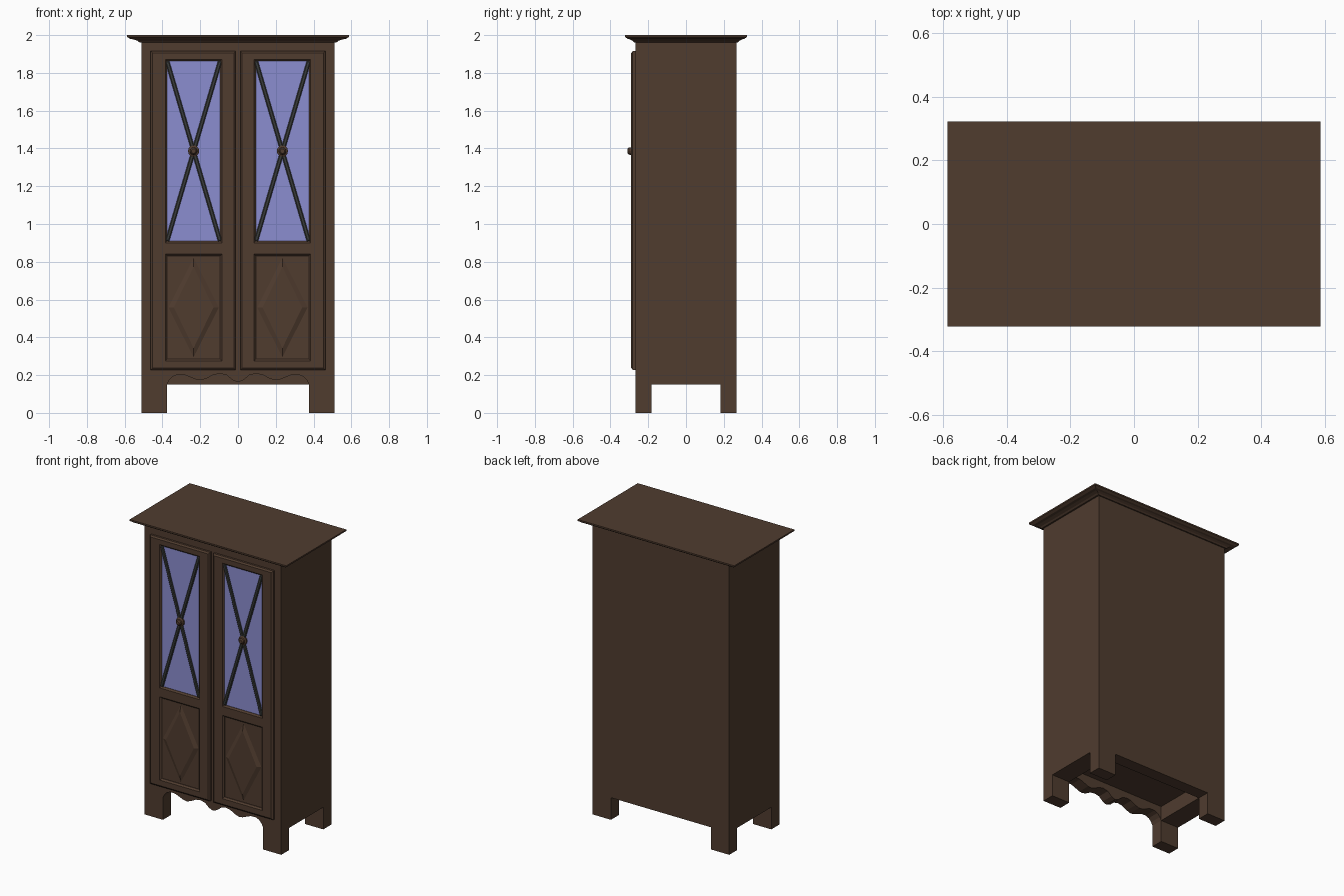
import bpy, bmesh, math
from mathutils import Matrix

if "Cube" in bpy.data.objects:
    bpy.data.objects.remove(bpy.data.objects["Cube"])


def material(name, rgb):
    m = bpy.data.materials.new(name)
    m.use_nodes = True
    m.diffuse_color = (*rgb, 1)
    m.node_tree.nodes["Principled BSDF"].inputs["Base Color"].default_value = (*rgb, 1)
    return m


wood = material("dark_wood", (0.08, 0.045, 0.028))
glass = material("blue_glass", (0.26, 0.27, 0.63))
lead = material("grey_lead", (0.042, 0.045, 0.043))


def loft(name, rings, mat):
    """Closed solid through a list of point rings, capped at both ends."""
    bm = bmesh.new()
    loops = [[bm.verts.new(p) for p in ring] for ring in rings]
    n = len(loops[0])
    for a, b in zip(loops, loops[1:]):
        for i in range(n):
            j = (i + 1) % n
            bm.faces.new((a[i], a[j], b[j], b[i]))
    bm.faces.new(loops[0])
    bm.faces.new(loops[-1])
    bmesh.ops.recalc_face_normals(bm, faces=bm.faces)
    me = bpy.data.meshes.new(name)
    bm.to_mesh(me)
    bm.free()
    me.materials.append(mat)
    ob = bpy.data.objects.new(name, me)
    bpy.context.collection.objects.link(ob)
    return ob


def rect(x0, x1, z0, z1, y, inset=0.0):
    a, b, c, d = x0 + inset, x1 - inset, z0 + inset, z1 - inset
    return [(a, y, c), (b, y, c), (b, y, d), (a, y, d)]


def box(name, x0, x1, y0, y1, z0, z1, mat):
    return loft(name, [rect(x0, x1, z0, z1, y0), rect(x0, x1, z0, z1, y1)], mat)


def cut(ob, cutter):
    mod = ob.modifiers.new("opening", "BOOLEAN")
    mod.operation = "DIFFERENCE"
    mod.solver = "EXACT"
    mod.object = cutter
    bpy.context.view_layer.objects.active = ob
    bpy.ops.object.modifier_apply(modifier=mod.name)
    bpy.data.objects.remove(cutter)


W, D = 0.512, 0.268        # half width and depth of the carcass
LX, LY = 0.375, 0.183      # inner edges of the legs
FLOOR, RAIL = 0.25, 0.15   # carcass floor, underside of the aprons
FRONT = -0.29              # front plane of the doors

# Carcass
box("carcass", -W, W, -D, D, FLOOR, 1.967, wood)

# Cornice with stepped moulding
profile = [(0.522, 0.276, 1.962), (0.532, 0.284, 1.97), (0.552, 0.296, 1.977),
           (0.57, 0.308, 1.98), (0.587, 0.322, 1.99), (0.587, 0.322, 2.0)]
loft("cornice", [[(-x, -y, z), (x, -y, z), (x, y, z), (-x, y, z)] for x, y, z in profile], wood)

# Back apron and scalloped front apron
box("back_apron", -LX, LX, LY, D, RAIL, FLOOR, wood)
half = [(0.375, 0.15), (0.365, 0.172), (0.345, 0.193), (0.32, 0.203), (0.285, 0.202),
        (0.25, 0.188), (0.22, 0.176), (0.195, 0.173), (0.165, 0.183), (0.13, 0.202),
        (0.095, 0.208), (0.06, 0.2), (0.03, 0.174)]
edge = [(-x, z) for x, z in half] + [(0, 0.162)] + half[::-1]
edge += [(LX, FLOOR), (-LX, FLOOR)]
loft("front_apron", [[(x, y, z) for x, z in edge] for y in (-D, -LY)], wood)


def door(s, side):
    """One door, mirrored by s = -1 or 1."""
    def span(a, b):
        return min(s * a, s * b), max(s * a, s * b)

    x0, x1 = span(0.012, 0.462)
    ox0, ox1 = span(0.095, 0.375)
    cx = (ox0 + ox1) / 2
    outer = (x0, x1, 0.228, 1.915)
    leaf = loft(f"{side}_door", [rect(*outer, -D), rect(*outer, FRONT + 0.008),
                                 rect(*outer, FRONT, 0.01)], wood)

    # Chamfered openings for the pane and the lower panel
    for z0, z1 in ((0.91, 1.862), (0.285, 0.83)):
        opening = (ox0, ox1, z0, z1)
        cut(leaf, loft("opening_cutter", [rect(*opening, FRONT - 0.01, -0.02),
                                          rect(*opening, FRONT + 0.01),
                                          rect(*opening, -D + 0.01)], wood))
    box(f"{side}_pane", ox0, ox1, -0.278, -D, 0.91, 1.862, glass)
    box(f"{side}_panel", ox0, ox1, -0.276, -D, 0.285, 0.83, wood)

    # Raised diamond on the lower panel
    def diamond(w, h, y):
        z = 0.558
        return [(cx, y, z - h), (cx + w, y, z), (cx, y, z + h), (cx - w, y, z)]
    loft(f"{side}_diamond", [diamond(0.136, 0.267, -0.275), diamond(0.105, 0.215, -0.287)], wood)

    # Crossed glazing bars
    cz = (0.91 + 1.862) / 2
    length = math.hypot(ox1 - ox0, 0.952) / 2
    tilt = math.atan2(ox1 - ox0, 0.952)
    for t, label in ((tilt, "rising"), (-tilt, "falling")):
        face = (-0.011, 0.011, -length, length)
        bar = loft(f"{side}_{label}_bar", [rect(*face, -0.277), rect(*face, -0.283),
                                           rect(*face, -0.287, 0.005)], lead)
        bar.data.transform(Matrix.Translation((cx, 0, cz)) @ Matrix.Rotation(t, 4, "Y"))

    # Turned rosette where the bars cross
    turning = [(0.03, -0.276), (0.03, -0.287), (0.02, -0.292), (0.019, -0.303), (0.012, -0.31)]
    angles = [math.tau * i / 12 for i in range(12)]
    loft(f"{side}_rosette", [[(cx + r * math.cos(a), y, cz + r * math.sin(a)) for a in angles]
                             for r, y in turning], wood)


for s, side in ((-1, "right"), (1, "left")):
    xa, xb = sorted((s * LX, s * W))
    box(f"{side}_front_leg", xa, xb, -D, -LY, 0, FLOOR, wood)
    box(f"{side}_back_leg", xa, xb, LY, D, 0, FLOOR, wood)
    box(f"{side}_apron", xa, xb, -LY, LY, RAIL, FLOOR, wood)
    door(s, side)
